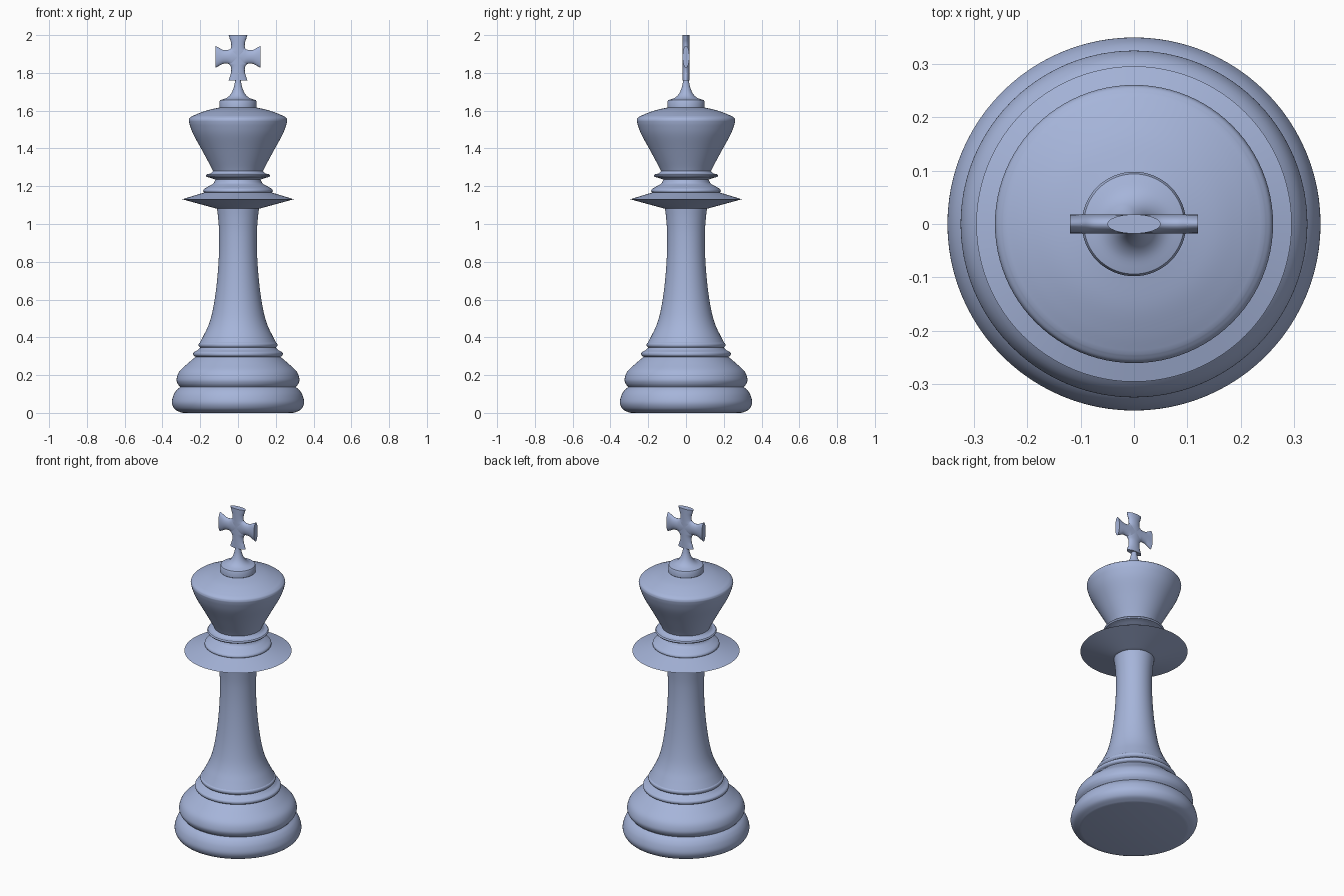
import bpy, bmesh, math
from mathutils import Vector

if "Cube" in bpy.data.objects:
    bpy.data.objects.remove(bpy.data.objects["Cube"])

mat = bpy.data.materials.new("pale_blue")
mat.diffuse_color = (0.38, 0.46, 0.70, 1)
mat.use_nodes = True
mat.node_tree.nodes["Principled BSDF"].inputs["Base Color"].default_value = mat.diffuse_color


def finish(name, bm, angle=35):
    bmesh.ops.remove_doubles(bm, verts=bm.verts, dist=1e-5)
    bmesh.ops.recalc_face_normals(bm, faces=bm.faces)
    me = bpy.data.meshes.new(name)
    bm.to_mesh(me)
    bm.free()
    me.materials.append(mat)
    ob = bpy.data.objects.new(name, me)
    bpy.context.collection.objects.link(ob)
    bpy.ops.object.select_all(action='DESELECT')
    ob.select_set(True)
    bpy.context.view_layer.objects.active = ob
    bpy.ops.object.shade_smooth_by_angle(angle=math.radians(angle))
    return ob


def smooth(pts, n=5):
    """Catmull-Rom curve through 2D points."""
    p = [Vector(q) for q in pts]
    p = [2 * p[0] - p[1]] + p + [2 * p[-1] - p[-2]]
    out = []
    for i in range(1, len(p) - 2):
        a, b, c, d = p[i - 1:i + 3]
        for k in range(n):
            t = k / n
            out.append(0.5 * (2 * b + (c - a) * t + (2 * a - 5 * b + 4 * c - d) * t * t
                              + (3 * b - a - 3 * c + d) * t ** 3))
    return out + [p[-2]]


def loft(name, rings, angle=35):
    """Skin a list of equal rings and cap both ends."""
    bm = bmesh.new()
    vs = [[bm.verts.new(co) for co in ring] for ring in rings]
    n = len(vs[0])
    for a, b in zip(vs, vs[1:]):
        for i in range(n):
            j = (i + 1) % n
            bm.faces.new((a[i], a[j], b[j], b[i]))
    bm.faces.new(vs[0])
    bm.faces.new(vs[-1])
    return finish(name, bm, angle)


def lathe(name, sections, n=96):
    """Each section is a smooth (radius, z) run; corners stay sharp between runs."""
    prof = []
    for s in sections:
        for q in (smooth(s) if len(s) > 2 else [Vector(v) for v in s]):
            if not prof or (q - prof[-1]).length > 1e-5:
                prof.append(q)
    loft(name, [[(r * math.cos(2 * math.pi * i / n), r * math.sin(2 * math.pi * i / n), z)
                 for i in range(n)] for r, z in prof])


# Base: two rounded tiers and two beads
lathe("base", [
    [(0.29, 0), (0.305, 0.004), (0.335, 0.02), (0.35, 0.052), (0.343, 0.09), (0.327, 0.118), (0.306, 0.137)],
    [(0.306, 0.137), (0.32, 0.155), (0.325, 0.18), (0.31, 0.22), (0.268, 0.26), (0.225, 0.297)],
    [(0.225, 0.297), (0.236, 0.305), (0.235, 0.32), (0.215, 0.332), (0.2, 0.345)],
    [(0.2, 0.345), (0.208, 0.355), (0.207, 0.367), (0.197, 0.375)],
])

# Stem: flared column
lathe("stem", [[(0.203, 0.37), (0.182, 0.41), (0.158, 0.46), (0.139, 0.52), (0.122, 0.61),
                (0.109, 0.72), (0.101, 0.84), (0.1, 0.95), (0.105, 1.03), (0.112, 1.09)]])

# Collar: wide thin-edged disc
lathe("collar", [[(0.108, 1.08), (0.2, 1.105), (0.296, 1.131)],
                 [(0.296, 1.131), (0.24, 1.148), (0.175, 1.168)]])

# Neck: step and thin ring
lathe("neck_rings", [
    [(0.175, 1.166), (0.184, 1.172), (0.18, 1.185), (0.155, 1.2), (0.13, 1.215), (0.12, 1.235)],
    [(0.12, 1.235), (0.145, 1.244), (0.165, 1.249)],
    [(0.165, 1.249), (0.17, 1.256), (0.165, 1.263)],
    [(0.165, 1.263), (0.145, 1.268), (0.13, 1.282)],
])

# Crown: flaring head with domed top
lathe("crown", [
    [(0.13, 1.275), (0.147, 1.31), (0.19, 1.39), (0.234, 1.47), (0.254, 1.52), (0.261, 1.548)],
    [(0.261, 1.548), (0.257, 1.56), (0.245, 1.57)],
    [(0.245, 1.57), (0.205, 1.587), (0.155, 1.604), (0.09, 1.618)],
])

# Finial: small button and tapering spike
lathe("finial", [
    [(0.092, 1.612), (0.098, 1.618)], [(0.098, 1.618), (0.098, 1.648)],
    [(0.098, 1.648), (0.094, 1.656)],
    [(0.094, 1.656), (0.06, 1.668), (0.037, 1.69), (0.022, 1.725), (0.014, 1.765)],
], 64)


# Cross: two flared bars of oval section
def bar(name, end, cz, upright):
    half = smooth([(0, 0.05), (0.03, 0.05), (0.042, 0.041), (0.056, 0.036), (0.08, 0.037),
                   (0.1, (end + 0.037) / 2), (0.12, end)], 4)
    prof = [(-t, w) for t, w in reversed(half[1:])] + [(t, w) for t, w in half]
    rings = []
    for t, w in prof:
        ring = []
        for i in range(32):
            a = 2 * math.pi * i / 32
            u, y = w * math.cos(a), 0.018 * math.sin(a)
            ring.append((u, y, cz + t) if upright else (t, y, cz + u))
        rings.append(ring)
    loft(name, rings, 50)


bar("cross_upright", 0.05, 1.88, True)
bar("cross_arms", 0.058, 1.885, False)
